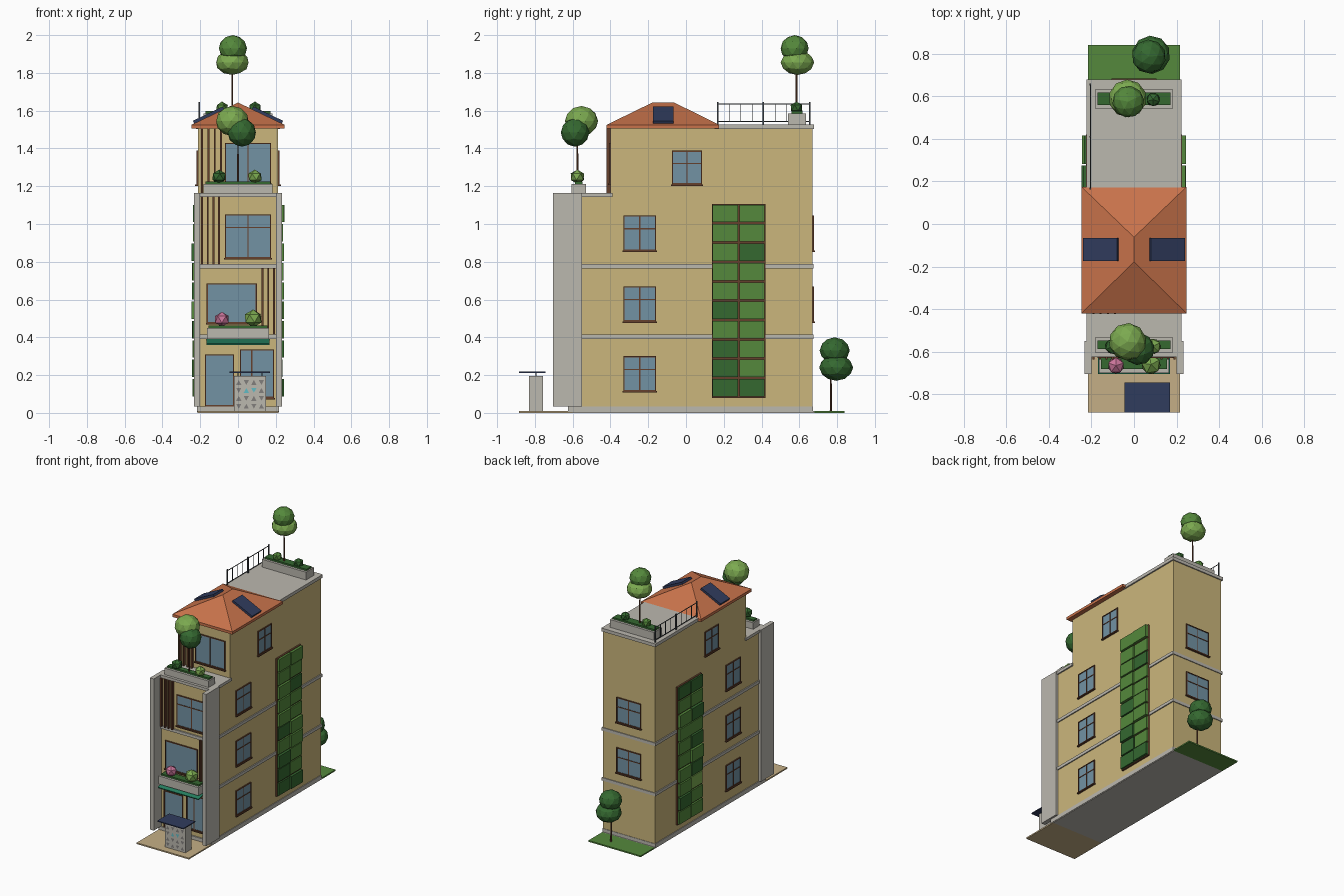
import bpy, bmesh, random
from math import pi
from mathutils import Matrix, Vector

if "Cube" in bpy.data.objects:
    bpy.data.objects.remove(bpy.data.objects["Cube"])

random.seed(4)
mats = {}
COLORS = {
    "plaster": (0.60, 0.47, 0.20), "stone": (0.50, 0.48, 0.43), "paving": (0.56, 0.43, 0.24),
    "tile": (0.58, 0.17, 0.07), "wood": (0.13, 0.05, 0.025), "glass": (0.17, 0.29, 0.37),
    "navy": (0.03, 0.045, 0.11), "leaf_dark": (0.035, 0.14, 0.03), "leaf_mid": (0.09, 0.25, 0.045),
    "leaf_light": (0.20, 0.40, 0.08), "metal": (0.06, 0.07, 0.08), "pink": (0.60, 0.18, 0.33),
    "cyan": (0.12, 0.50, 0.55), "mural_grey": (0.22, 0.21, 0.20), "awning": (0.02, 0.22, 0.12),
}


def finish(name, bm, color, matrix=None):
    bmesh.ops.recalc_face_normals(bm, faces=bm.faces)
    me = bpy.data.meshes.new(name)
    bm.to_mesh(me)
    bm.free()
    ob = bpy.data.objects.new(name, me)
    if matrix:
        ob.matrix_world = matrix
    bpy.context.collection.objects.link(ob)
    if color not in mats:
        mats[color] = bpy.data.materials.new(color)
        mats[color].diffuse_color = (*COLORS[color], 1)
    me.materials.append(mats[color])
    return ob


def boxes(name, color, *bounds, matrix=None):
    """One object from boxes given as (x0, x1, y0, y1, z0, z1)."""
    bm = bmesh.new()
    for x0, x1, y0, y1, z0, z1 in bounds:
        m = Matrix.Translation(((x0 + x1) / 2, (y0 + y1) / 2, (z0 + z1) / 2))
        bmesh.ops.create_cube(bm, size=1, matrix=m @ Matrix.Diagonal((x1 - x0, y1 - y0, z1 - z0, 1)))
    return finish(name, bm, color, matrix)


def blob(name, color, loc, r, rz, subdiv=1):
    """Low-poly foliage ball."""
    bm = bmesh.new()
    rot = Matrix.Rotation(random.uniform(0, pi), 4, 'Z')
    m = Matrix.Translation(loc) @ Matrix.Diagonal((r, r, rz, 1)) @ rot
    bmesh.ops.create_icosphere(bm, subdivisions=subdiv, radius=1, matrix=m)
    return finish(name, bm, color)


def trunk(name, x, y, z0, z1):
    bm = bmesh.new()
    bmesh.ops.create_cone(bm, cap_ends=True, segments=6, radius1=0.006, radius2=0.004,
                          depth=z1 - z0, matrix=Matrix.Translation((x, y, (z0 + z1) / 2)))
    finish(name, bm, "wood")


def window(name, origin, angle, w, h, upright=0.5, bar=0.62, sill=True):
    """Framed window; origin is the bottom centre on the wall, angle turns it from facing -y."""
    m = Matrix.Translation(origin) @ Matrix.Rotation(angle, 4, 'Z')
    a, t = w / 2, 0.006
    boxes(name + "_glass", "glass", (-a + t, a - t, -0.004, 0.004, t, h - t), matrix=m)
    parts = [(-a, -a + t, -0.008, 0.004, 0, h), (a - t, a, -0.008, 0.004, 0, h),
             (-a, a, -0.008, 0.004, 0, t), (-a, a, -0.008, 0.004, h - t, h)]
    if upright:
        x = -a + upright * w
        parts.append((x - 0.003, x + 0.003, -0.007, 0.004, 0, h))
    if bar:
        parts.append((-a, a, -0.007, 0.004, h * bar - 0.003, h * bar + 0.003))
    if sill:
        parts.append((-a - 0.005, a + 0.005, -0.014, 0.004, -0.008, 0))
    boxes(name + "_frame", "wood", *parts, matrix=m)


def planter(name, x, y0, y1, z0, z1):
    boxes(name, "stone", (-x, x, y0, y1, z0, z1))
    boxes(name + "_hedge", "leaf_dark", (-x + 0.01, x - 0.01, y0 + 0.018, y1 - 0.018, z1 - 0.01, z1 + 0.012))


# ground and plinth
boxes("front_paving", "paving", (-0.215, 0.215, -0.885, -0.60, 0, 0.01))
boxes("under_slab", "stone", (-0.215, 0.215, -0.60, 0.68, 0, 0.01))
boxes("back_lawn", "leaf_mid", (-0.215, 0.215, 0.68, 0.84, 0, 0.01))
boxes("plinth", "stone", (-0.218, 0.218, -0.625, 0.673, 0.005, 0.035))

# body, set-back top floor, bands, fins
boxes("lower_floors", "plaster", (-0.213, 0.213, -0.615, 0.67, 0.03, 1.145))
boxes("top_floor", "plaster", (-0.213, 0.213, -0.40, 0.67, 1.14, 1.51))
boxes("floor_bands", "stone", *[(-0.221, 0.221, -0.625, 0.676, z, z + 0.022) for z in (0.392, 0.765)])
boxes("front_terrace", "stone", (-0.223, 0.223, -0.625, -0.39, 1.143, 1.164))
boxes("side_fins", "stone", *[(s - 0.016, s + 0.016, -0.705, -0.55, 0.035, 1.164) for s in (-0.216, 0.216)])
boxes("roof_terrace", "stone", (-0.223, 0.223, 0.15, 0.678, 1.503, 1.527))

# hipped roof: eaves box with the top drawn in to a short ridge
bm = bmesh.new()
lo = [bm.verts.new(v) for v in ((-.247, -.42, 1.505), (.247, -.42, 1.505), (.247, .175, 1.505), (-.247, .175, 1.505))]
up = [bm.verts.new(v.co + Vector((0, 0, 0.02))) for v in lo]
r0, r1 = bm.verts.new((0, -0.178, 1.643)), bm.verts.new((0, -0.062, 1.643))
bm.faces.new(lo)
for i in range(4):
    j = (i + 1) % 4
    bm.faces.new((lo[i], lo[j], up[j], up[i]))
for f in ((up[0], up[1], r0), (up[2], up[3], r1), (up[1], up[2], r1, r0), (up[3], up[0], r0, r1)):
    bm.faces.new(f)
finish("hip_roof", bm, "tile")

# roof panels lying on both side slopes
for s, side in ((1, "right"), (-1, "left")):
    m = Matrix.Translation((s * 0.156, -0.12, 1.577)) @ Matrix.Rotation(s * 0.446, 4, 'Y')
    boxes(side + "_roof_panel", "navy", (-0.088, 0.088, -0.055, 0.055, -0.008, 0.008), matrix=m)

# side windows and green walls
for s, side in ((1, "right"), (-1, "left")):
    for i, z in enumerate((0.115, 0.485, 0.86)):
        window(f"{side}_window_{i}", (s * 0.213, -0.245, z), s * pi / 2, 0.172, 0.185)
    window(side + "_top_window", (s * 0.213, 0.005, 1.21), s * pi / 2, 0.16, 0.178)
    boxes(side + "_green_wall_frame", "wood", (min(s * .21, s * .226), max(s * .21, s * .226), 0.137, 0.42, 0.08, 1.105))
    tiles = {"leaf_dark": [], "leaf_mid": [], "leaf_light": []}
    for r in range(10):
        for c in range(2):
            y, z, x = 0.141 + c * 0.141, 0.087 + r * 0.1025, random.uniform(0.234, 0.247)
            tone = random.choice(("leaf_dark", "leaf_mid", "leaf_mid", "leaf_light" if r % 4 == 2 else "leaf_dark"))
            tiles[tone].append((min(s * .215, s * x), max(s * .215, s * x), y, y + 0.134, z, z + 0.092))
    for tone, b in tiles.items():
        if b:
            boxes(f"{side}_green_wall_{tone}", tone, *b)

# back windows
for i, z in enumerate((0.485, 0.86)):
    window(f"back_window_{i}", (0, 0.67, z), pi, 0.20, 0.185)

# front openings
F = -0.615
window("front_door", (-0.098, F, 0.035), 0, 0.155, 0.275, None, None, False)
window("shop_window", (0.10, F, 0.08), 0, 0.18, 0.255, 0.35, None)
window("second_floor_window", (-0.033, F, 0.475), 0, 0.265, 0.21, None, None)
window("third_floor_window", (0.053, F, 0.82), 0, 0.245, 0.23, 0.5, 0.7)
window("top_floor_window", (0.053, -0.40, 1.215), 0, 0.245, 0.215, 0.5, None)

# timber slats
for name, xs, y, z0, z1 in (("second", (0.13, 0.16, 0.19), F, 0.415, 0.768), ("third", (-.19, -.16, -.13, -.10), F, 0.785, 1.145),
                            ("top", (-.19, -.157, -.123, -.09), -0.40, 1.164, 1.506)):
    boxes(name + "_floor_slats", "wood", *[(x - 0.005, x + 0.005, y - 0.022, y, z0, z1) for x in xs])

# planters, awning under the balcony, bushes
planter("balcony_planter", 0.165, -0.70, -0.61, 0.39, 0.45)
boxes("balcony_awning", "awning", (-0.168, 0.168, -0.05, 0.05, -0.004, 0.004),
      matrix=Matrix.Translation((0, -0.655, 0.377)) @ Matrix.Rotation(0.28, 4, 'X'))
planter("terrace_planter", 0.182, -0.605, -0.53, 1.164, 1.212)
planter("roof_planter", 0.182, 0.54, 0.635, 1.525, 1.585)
for n, col, x, y, z, r in (("balcony_flower", "pink", -.085, -.665, .495, .042), ("balcony_bush", "leaf_light", .08, -.66, .50, .05),
                           ("terrace_bush_left", "leaf_dark", -.10, -.575, 1.25, .04), ("terrace_bush_right", "leaf_light", .09, -.575, 1.25, .04),
                           ("roof_bush_left", "leaf_mid", -.085, .585, 1.615, .035), ("roof_bush_right", "leaf_dark", .09, .585, 1.615, .035)):
    blob(n, col, (x, y, z), r, r * 0.95)

# trees: trunk and two crowns each
trunk("terrace_tree_trunk", 0, -0.575, 1.20, 1.44)
blob("terrace_tree_crown_low", "leaf_dark", (0.02, -0.587, 1.485), 0.076, 0.076, 2)
blob("terrace_tree_crown_high", "leaf_light", (-0.03, -0.553, 1.545), 0.088, 0.08, 2)
trunk("roof_tree_trunk", -0.03, 0.585, 1.58, 1.82)
blob("roof_tree_crown_low", "leaf_light", (-0.03, 0.59, 1.855), 0.089, 0.066, 2)
blob("roof_tree_crown_high", "leaf_mid", (-0.027, 0.575, 1.93), 0.075, 0.07, 2)
trunk("garden_tree_trunk", 0.08, 0.767, 0.01, 0.22)
blob("garden_tree_crown_low", "leaf_dark", (0.08, 0.795, 0.24), 0.09, 0.07, 2)
blob("garden_tree_crown_high", "leaf_dark", (0.07, 0.787, 0.33), 0.08, 0.07, 2)

# roof railing along the left edge
rail = [(-.209, -.201, y - .004, y + .004, 1.525, 1.645) for y in (0.167, 0.41, 0.655)]
rail += [(-.207, -.203, 0.167 + k * .061 - .0015, 0.167 + k * .061 + .0015, 1.54, 1.635) for k in range(1, 8)]
rail += [(-.207, -.203, 0.167, 0.655, z, z + .004) for z in (1.54, 1.633)]
boxes("roof_railing", "metal", *rail)

# front kiosk with patterned face and thin canopy
boxes("kiosk", "stone", (-0.02, 0.147, -0.83, -0.757, 0.01, 0.195))
boxes("kiosk_canopy", "navy", (-0.045, 0.17, -0.885, -0.745, 0.212, 0.219))
boxes("kiosk_canopy_posts", "metal", *[(x - .003, x + .003, -.797, -.791, 0.19, 0.214) for x in (0, 0.127)])
for name, col, keep in (("kiosk_pattern", "mural_grey", False), ("kiosk_pattern_accent", "cyan", True)):
    bm = bmesh.new()
    for r in range(4):
        for c in range(4):
            if ((r, c) in ((2, 1), (2, 2))) == keep:
                x, z, d = 0.004 + c * 0.04, 0.035 + r * 0.042, 0.013 * (-1) ** (r + c)
                bm.faces.new([bm.verts.new((x + u, -0.832, z + v)) for u, v in ((-.014, d), (.014, d), (0, -d))])
    finish(name, bm, col)

for m in bpy.data.materials:
    if m.users and not m.is_grease_pencil:
        m.use_nodes = True
        m.node_tree.nodes["Principled BSDF"].inputs["Base Color"].default_value = m.diffuse_color
